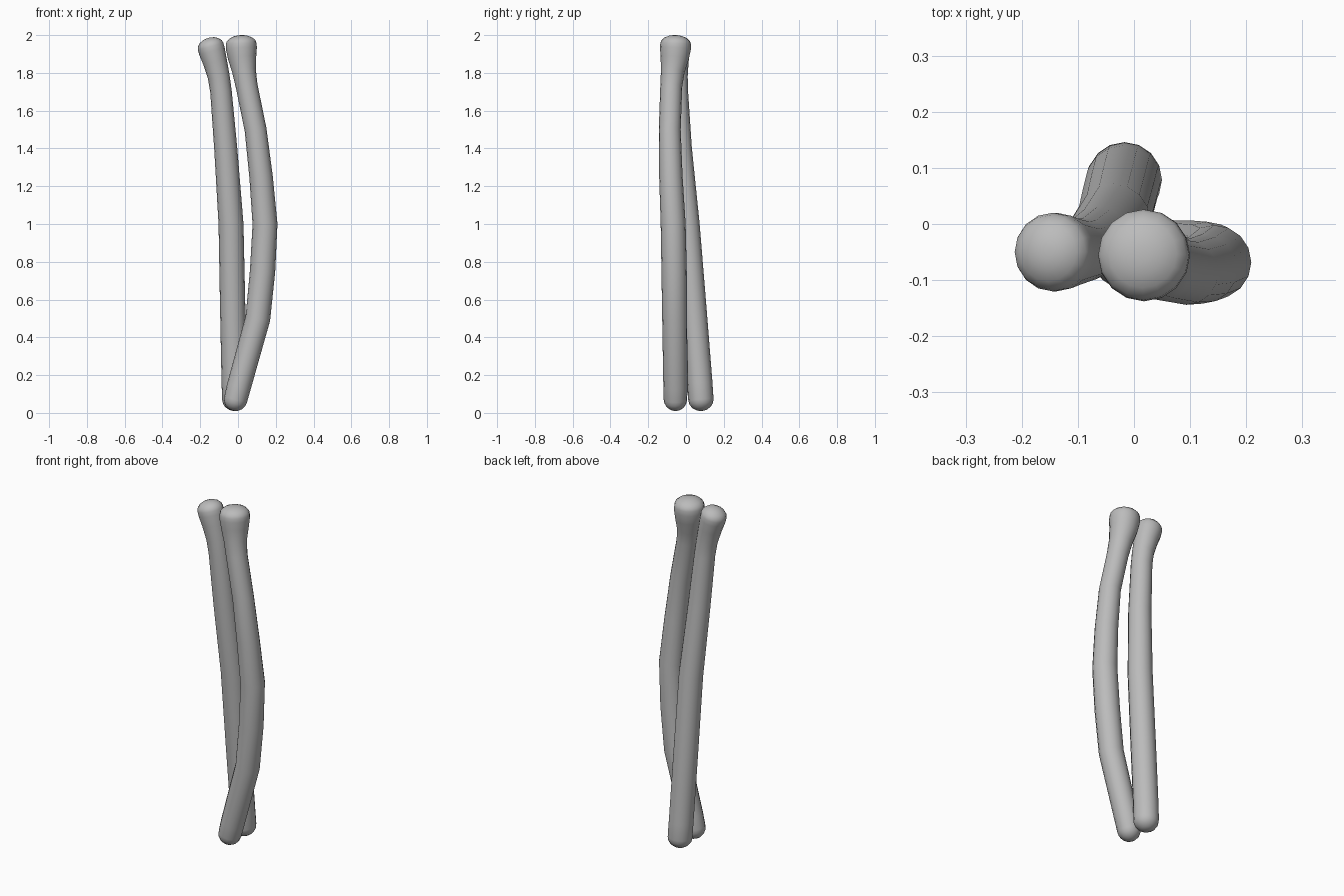
import bpy, bmesh, math
from mathutils import Vector

cube = bpy.data.objects.get("Cube")
if cube:
    bpy.data.objects.remove(cube)

SIDES = 16

grey = bpy.data.materials.new("plain_grey")
grey.use_nodes = True
colour = (0.5, 0.5, 0.5, 1)
grey.diffuse_color = colour
grey.node_tree.nodes["Principled BSDF"].inputs["Base Color"].default_value = colour


def make_rod(name, stations, bottom_cap, top_cap):
    """Loft rings square to the path; stations are (x, y, z, radius) from the bottom up."""
    pts = [Vector(s[:3]) for s in stations]
    radii = [s[3] for s in stations]
    last = len(pts) - 1
    dirs = [(pts[min(i + 1, last)] - pts[max(i - 1, 0)]).normalized() for i in range(last + 1)]

    # rounded end caps as quarter ellipses
    rings = []
    steps = [math.radians(a) for a in (20, 42, 64, 80)]
    for a in reversed(steps):
        rings.append((pts[0] - dirs[0] * bottom_cap * math.sin(a), dirs[0], radii[0] * math.cos(a)))
    rings += list(zip(pts, dirs, radii))
    for a in steps:
        rings.append((pts[-1] + dirs[-1] * top_cap * math.sin(a), dirs[-1], radii[-1] * math.cos(a)))

    bm = bmesh.new()
    loops = []
    for p, d, r in rings:
        u = (Vector((1, 0, 0)) - d * d.x).normalized()
        v = d.cross(u)
        angles = [math.tau * k / SIDES for k in range(SIDES)]
        loops.append([bm.verts.new(p + (u * math.cos(t) + v * math.sin(t)) * r) for t in angles])
    for lo, hi in zip(loops, loops[1:]):
        for k in range(SIDES):
            n = (k + 1) % SIDES
            bm.faces.new((lo[k], lo[n], hi[n], hi[k]))
    bm.faces.new(list(reversed(loops[0])))
    bm.faces.new(loops[-1])
    for f in bm.faces:
        f.smooth = True

    mesh = bpy.data.meshes.new(name)
    bm.to_mesh(mesh)
    bm.free()
    mesh.materials.append(grey)
    obj = bpy.data.objects.new(name, mesh)
    bpy.context.collection.objects.link(obj)
    return obj


# straighter rod, foot at the back and head at the front right
make_rod("straight_rod", [
    (-0.017, 0.079, 0.07, 0.067),
    (-0.020, 0.073, 0.16, 0.067),
    (-0.028, 0.042, 0.55, 0.067),
    (-0.037, 0.006, 1.00, 0.066),
    (-0.065, -0.030, 1.40, 0.061),
    (-0.090, -0.046, 1.70, 0.057),
    (-0.102, -0.049, 1.78, 0.058),
    (-0.122, -0.050, 1.86, 0.064),
    (-0.138, -0.050, 1.915, 0.070),
    (-0.145, -0.050, 1.94, 0.070),
], 0.06, 0.047)

# bowed rod, bending out to the left in the middle
make_rod("bowed_rod", [
    (-0.013, -0.056, 0.07, 0.062),
    (0.005, -0.056, 0.14, 0.064),
    (0.105, -0.060, 0.50, 0.066),
    (0.130, -0.063, 0.75, 0.067),
    (0.143, -0.068, 1.00, 0.066),
    (0.122, -0.080, 1.25, 0.062),
    (0.093, -0.086, 1.50, 0.058),
    (0.046, -0.078, 1.73, 0.058),
    (0.032, -0.070, 1.81, 0.063),
    (0.022, -0.060, 1.88, 0.075),
    (0.018, -0.056, 1.93, 0.082),
    (0.017, -0.055, 1.955, 0.081),
], 0.06, 0.045)
